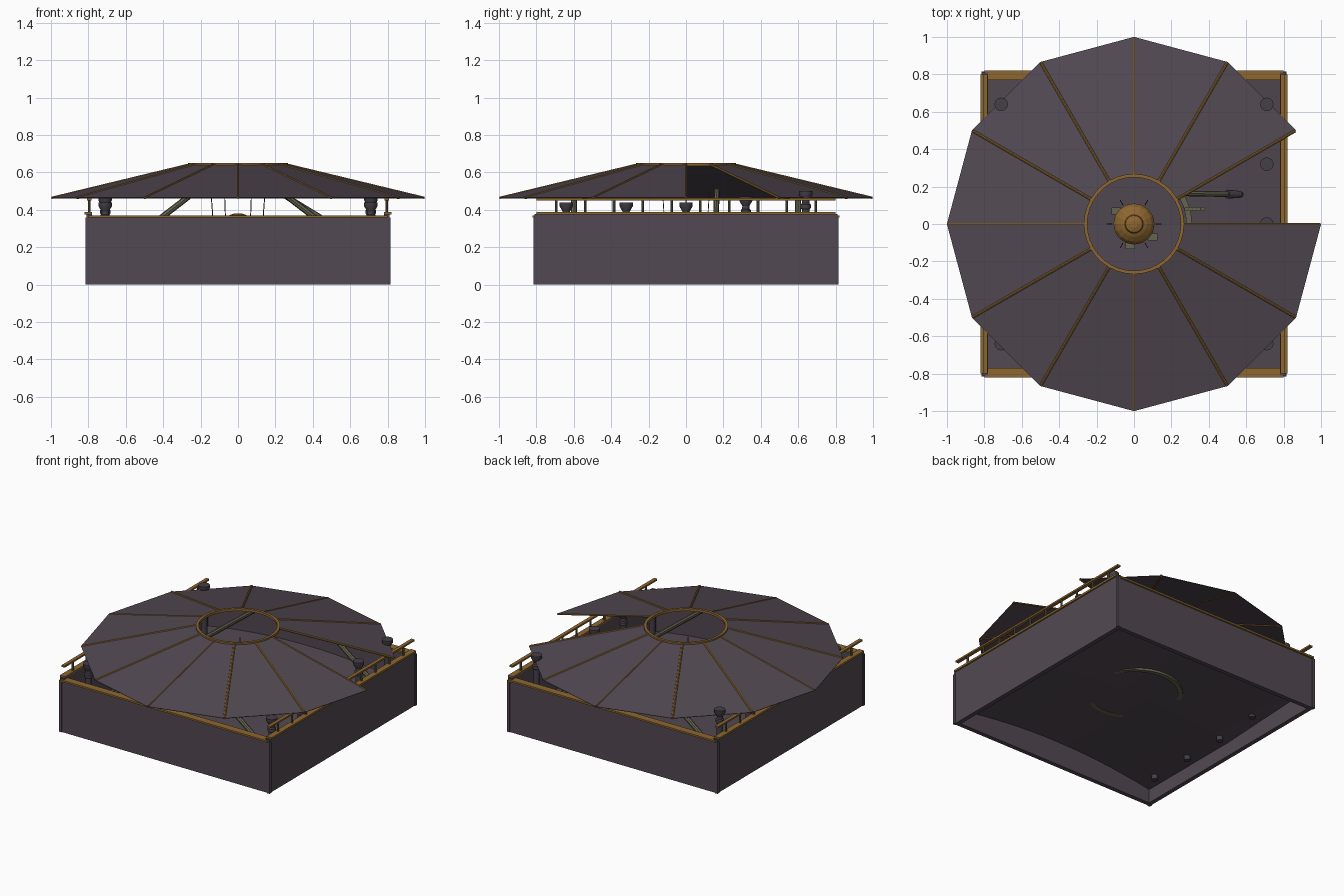
import bpy, bmesh, math
from mathutils import Vector

cube = bpy.data.objects.get("Cube")
if cube:
    bpy.data.objects.remove(cube, do_unlink=True)


def material(name, rgb):
    m = bpy.data.materials.new(name)
    m.use_nodes = True
    m.diffuse_color = (*rgb, 1)
    m.node_tree.nodes["Principled BSDF"].inputs["Base Color"].default_value = (*rgb, 1)
    return m


SLATE = material("slate purple", (0.084, 0.066, 0.084))
GOLD = material("old gold", (0.27, 0.135, 0.03))
OLIVE = material("olive metal", (0.13, 0.13, 0.08))
DARK = material("dark iron", (0.06, 0.05, 0.065))


def finish(bm, name, mat, smooth=False):
    bmesh.ops.recalc_face_normals(bm, faces=bm.faces)
    me = bpy.data.meshes.new(name)
    bm.to_mesh(me)
    bm.free()
    me.materials.append(mat)
    ob = bpy.data.objects.new(name, me)
    bpy.context.collection.objects.link(ob)
    if smooth:
        bpy.ops.object.select_all(action='DESELECT')
        ob.select_set(True)
        bpy.context.view_layer.objects.active = ob
        bpy.ops.object.shade_smooth_by_angle()
    return ob


def box(name, lo, hi, mat):
    bm = bmesh.new()
    bmesh.ops.create_cube(bm, size=1)
    for v in bm.verts:
        v.co = [a + (b - a) * (c + 0.5) for a, b, c in zip(lo, hi, v.co)]
    return finish(bm, name, mat)


def rod(name, a, b, r, mat, sides=8, r2=None):
    a, b = Vector(a), Vector(b)
    bm = bmesh.new()
    bmesh.ops.create_cone(bm, cap_ends=True, segments=sides, radius1=r,
                          radius2=r if r2 is None else r2, depth=(b - a).length)
    ob = finish(bm, name, mat)
    ob.location = (a + b) / 2
    ob.rotation_euler = (b - a).to_track_quat('Z', 'Y').to_euler()
    return ob


def lathe(name, profile, at, mat, sides=16, closed=False, smooth=True):
    bm = bmesh.new()
    rings = [[bm.verts.new((at[0] + r * math.cos(math.tau * i / sides),
                            at[1] + r * math.sin(math.tau * i / sides), at[2] + z))
              for i in range(sides)] for r, z in profile]
    pairs = list(zip(rings, rings[1:]))
    if closed:
        pairs.append((rings[-1], rings[0]))
    for lower, upper in pairs:
        for i in range(sides):
            j = (i + 1) % sides
            bm.faces.new((lower[i], lower[j], upper[j], upper[i]))
    if not closed:
        bm.faces.new(rings[0])
        bm.faces.new(rings[-1])
    return finish(bm, name, mat, smooth)


def deck_z(x, y):
    # cambered across, rising gently toward the back
    return 0.10 + 0.07 * (1 - (x / 0.79) ** 2) + 0.05 * max(y, 0)


# Hull walls, corner trims and gold caps
HALF, THICK = 0.81, 0.03
for s, side in ((1, "left"), (-1, "right")):
    xs = sorted((s * HALF, s * (HALF - THICK)))
    box(side + "_wall", (xs[0], -HALF, 0), (xs[1], HALF, 0.377), SLATE)
    xs = sorted((s * 0.82, s * 0.78))
    box(side + "_cap", (xs[0], -0.8, 0.374), (xs[1], 0.8, 0.388), GOLD)
for s, side in ((1, "back"), (-1, "front")):
    ys = sorted((s * HALF, s * (HALF - THICK)))
    box(side + "_wall", (-HALF + THICK, ys[0], 0), (HALF - THICK, ys[1], 0.36), SLATE)
    ys = sorted((s * 0.822, s * 0.77))
    box(side + "_cap", (-0.8, ys[0], 0.358), (0.8, ys[1], 0.37), GOLD)
for sx in (1, -1):
    for sy in (1, -1):
        c = 0.806
        box("corner_trim", (sx * c - 0.01, sy * c - 0.01, 0),
            (sx * c + 0.01, sy * c + 0.01, 0.36), SLATE)

# Curved deck
bm = bmesh.new()
bmesh.ops.create_grid(bm, x_segments=16, y_segments=16, size=0.785)
for v in bm.verts:
    v.co.z = deck_z(v.co.x, v.co.y)
deck = finish(bm, "deck", SLATE)
solid = deck.modifiers.new("thickness", 'SOLIDIFY')
solid.thickness = 0.005

# Side handrails and bollards
BOLLARD = [(0.021, -0.36), (0.021, -0.1), (0.027, -0.09), (0.027, -0.072),
           (0.02, -0.065), (0.019, -0.05), (0.036, -0.02), (0.036, 0)]
for s in (1, -1):
    x = s * 0.795
    box("handrail", (x - 0.012, -0.8, 0.45), (x + 0.012, 0.8, 0.462), GOLD)
    for i in range(10):
        y = (i - 4.5) * 0.154
        rod("baluster", (x, y, 0.385), (x, y, 0.452), 0.007, OLIVE)
    for i in range(5):
        y = (i - 2) * 0.32
        lathe("bollard", BOLLARD, (s * 0.71, y, 0.44 + 0.094 * max(y, 0)), DARK)

# Canopy of eleven flat panels with one bay left open
SIDES, R_OUT, R_IN, Z_OUT, Z_IN = 12, 1.0, 0.26, 0.463, 0.642


def canopy_point(k, r):
    a = math.tau * k / SIDES
    t = (r - R_IN) / (R_OUT - R_IN)
    return Vector((r * math.cos(a), r * math.sin(a), Z_IN + t * (Z_OUT - Z_IN)))


bm = bmesh.new()
inner = [bm.verts.new(canopy_point(k, R_IN)) for k in range(1, SIDES + 1)]
outer = [bm.verts.new(canopy_point(k, R_OUT)) for k in range(1, SIDES + 1)]
for i in range(SIDES - 1):
    bm.faces.new((inner[i], outer[i], outer[i + 1], inner[i + 1]))
canopy = finish(bm, "canopy", SLATE)
solid = canopy.modifiers.new("thickness", 'SOLIDIFY')
solid.thickness = 0.003
solid.offset = 0

for k in range(1, SIDES + 1):
    width = 0.006 if k % 3 == 0 else 0.008
    rod("canopy_rib", canopy_point(k, R_IN), canopy_point(k, 0.995), width, GOLD, 8)
lathe("canopy_ring", [(0.25, 0.634), (0.268, 0.634), (0.268, 0.651), (0.25, 0.651)],
      (0, 0, 0), GOLD, 36, True)

# Capstan below the opening, with olive pawls around its foot
base = deck_z(0, 0)
lathe("capstan_drum", [(0.08, 0), (0.06, 0.06), (0.07, 0.12)], (0, 0, base), DARK, 16)
lathe("capstan_dome", [(0.09, 0.285), (0.11, 0.29), (0.11, 0.305), (0.095, 0.33),
                       (0.07, 0.35), (0.05, 0.36), (0.045, 0.372), (0.02, 0.38)],
      (0, 0, 0), GOLD, 16, smooth=False)
for x, y in ((-0.095, 0.07), (0.1, -0.07), (-0.02, -0.115)):
    box("capstan_pawl", (x - 0.025, y - 0.018, base), (x + 0.025, y + 0.018, base + 0.03), OLIVE)
for k in range(6):
    a = math.tau * k / 6
    c, s = math.cos(a), math.sin(a)
    rod("capstan_stay", (0.12 * c, 0.12 * s, base), (0.145 * c, 0.145 * s, 0.5), 0.0025, DARK, 6)

# Low ring around the capstan, partly sunk into the cambered deck
lathe("deck_ring", [(0.28, 0.003), (0.31, 0.003), (0.31, 0.018), (0.28, 0.018)],
      (0, 0, deck_z(0.3, 0)), OLIVE, 36, True)

# Four slanted braces from the deck edges up under the canopy
for sx in (1, -1):
    for sy in (1, -1):
        rod("canopy_brace", (sx * 0.2, sy * 0.6, 0.52), (sx * 0.68, sy * 0.6, 0.15),
            0.016, OLIVE, 8)

# Swivel arm with an iron head in the open bay
top, low = Vector((0.21, 0.165, 0.5)), Vector((0.57, 0.158, 0.28))
rod("swivel_arm", top, low, 0.015, OLIVE, 8)
rod("swivel_head", low.lerp(top, 0.2), low, 0.024, DARK, 12, 0.018)
rod("swivel_post", low.lerp(top, 0.1), (low.x, low.y, deck_z(low.x, low.y)), 0.016, OLIVE, 8)

# Short chain in the open bay
for i in range(5):
    lathe("chain_link", [(0.012, -0.006), (0.012, 0.006)],
          (0.28 + i * 0.022, 0.08, 0.2), OLIVE, 10)
